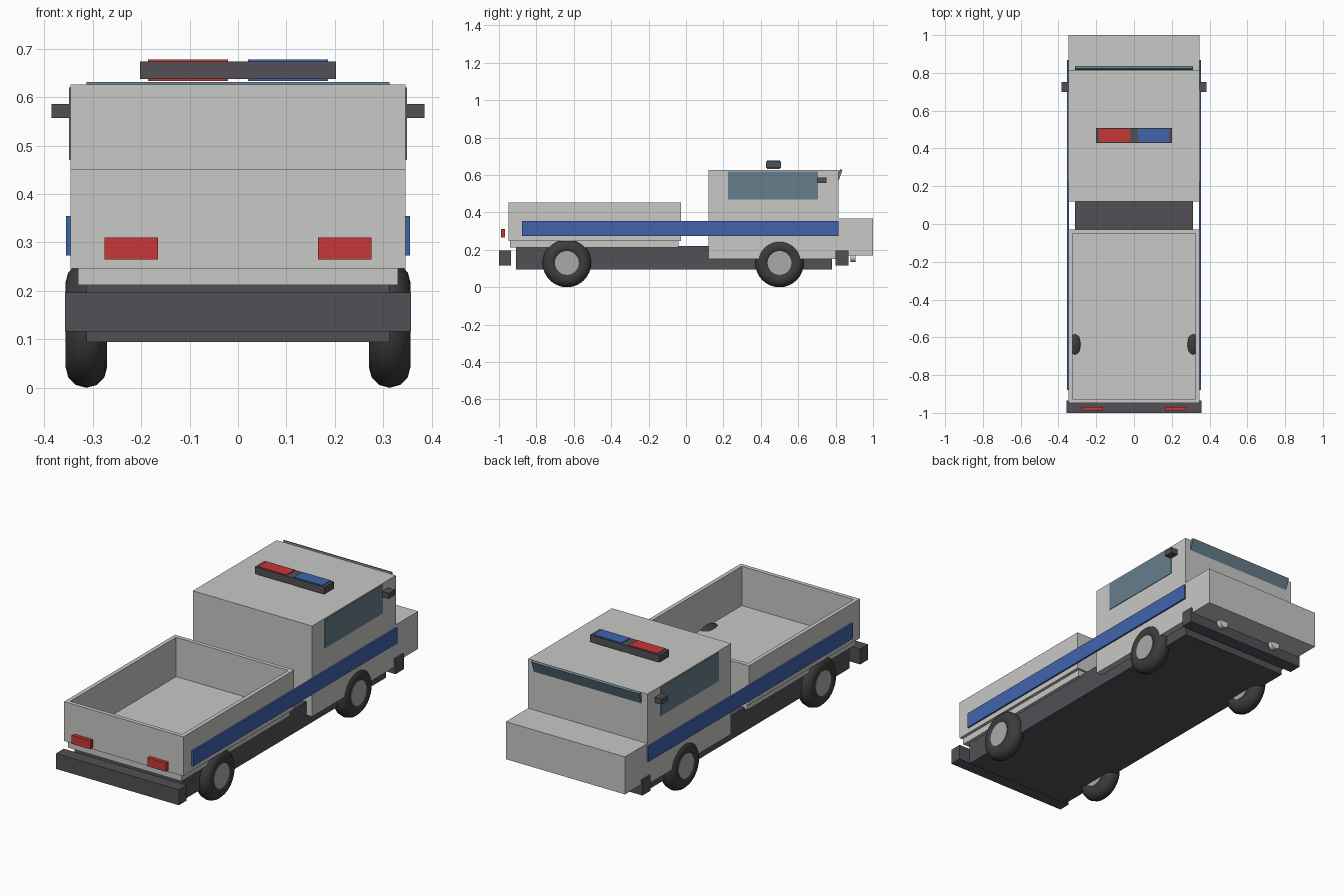
import bpy, bmesh, math
from mathutils import Matrix, Vector

if "Cube" in bpy.data.objects:
    bpy.data.objects.remove(bpy.data.objects["Cube"])


def material(name, rgb):
    m = bpy.data.materials.new(name)
    m.diffuse_color = (*rgb, 1)
    m.use_nodes = True
    m.node_tree.nodes["Principled BSDF"].inputs["Base Color"].default_value = m.diffuse_color
    return m


BODY = material("light_grey_paint", (0.58, 0.58, 0.565))
DARK = material("dark_grey", (0.084, 0.08, 0.09))
TYRE = material("tyre_black", (0.045, 0.045, 0.047))
RIM = material("rim_grey", (0.40, 0.40, 0.41))
BLUE = material("blue", (0.051, 0.127, 0.413))
RED = material("red", (0.578, 0.038, 0.038))
GLASS = material("blue_grey_glass", (0.13, 0.21, 0.26))
LAMP = material("lamp_white", (0.70, 0.70, 0.66))


def finish(name, bm, mat):
    bmesh.ops.recalc_face_normals(bm, faces=bm.faces)
    me = bpy.data.meshes.new(name)
    bm.to_mesh(me)
    bm.free()
    me.materials.append(mat)
    ob = bpy.data.objects.new(name, me)
    bpy.context.collection.objects.link(ob)
    return ob


def box_mesh(x, y, z):
    """Box from (min, max) ranges."""
    bm = bmesh.new()
    mid = Vector([(a + b) / 2 for a, b in (x, y, z)])
    size = [b - a for a, b in (x, y, z)]
    bmesh.ops.create_cube(bm, size=1, matrix=Matrix.Translation(mid) @ Matrix.Diagonal((*size, 1)))
    return bm


def box(name, x, y, z, mat):
    return finish(name, box_mesh(x, y, z), mat)


def side_boxes(name, x, y, z, mat):
    """Right box and its mirrored left twin."""
    box(name + "_right", x, y, z, mat)
    box(name + "_left", (-x[1], -x[0]), y, z, mat)


def x_cylinder(name, centre, r, depth, axis, mat, seg):
    bm = bmesh.new()
    rot = Matrix.Rotation(math.pi / 2, 4, axis)
    bmesh.ops.create_cone(bm, cap_ends=True, segments=seg, radius1=r, radius2=r, depth=depth,
                          matrix=Matrix.Translation(centre) @ rot)
    return finish(name, bm, mat)


def smooth(ob):
    bpy.ops.object.select_all(action='DESELECT')
    ob.select_set(True)
    bpy.context.view_layer.objects.active = ob
    bpy.ops.object.shade_smooth_by_angle(angle=math.radians(40))


# Chassis and bumpers
box("chassis", (-0.313, 0.313), (-0.91, 0.78), (0.094, 0.22), DARK)
box("rear_bumper", (-0.357, 0.357), (-1.0, -0.935), (0.116, 0.197), DARK)
box("front_bumper", (-0.355, 0.355), (0.80, 0.868), (0.116, 0.197), DARK)

# Cab and hood
box("cab", (-0.346, 0.346), (0.12, 0.815), (0.15, 0.626), BODY)
box("hood", (-0.346, 0.346), (0.815, 1.0), (0.17, 0.367), BODY)

# Load bed: floor and a ring of walls
box("bed_floor", (-0.33, 0.33), (-0.94, -0.04), (0.212, 0.246), BODY)
bm = box_mesh((-0.346, 0.346), (-0.948, -0.028), (0.246, 0.452))
caps = [f for f in bm.faces if abs(f.normal.z) > 0.9]
bmesh.ops.inset_individual(bm, faces=caps, thickness=0.03)
rims = [e for f in caps for e in f.edges]
bmesh.ops.delete(bm, geom=caps, context='FACES_ONLY')
bmesh.ops.bridge_loops(bm, edges=rims)
finish("bed_walls", bm, BODY)

# Windows: tilted windscreen (mostly sunk in the cab) and side panes
screen = box("windscreen", (-0.313, 0.313), (-0.007, 0.007), (-0.18, 0.0), GLASS)
screen.location = (0, 0.830, 0.629)
screen.rotation_euler.x = -0.35
side_boxes("side_window", (0.343, 0.349), (0.225, 0.705), (0.47, 0.62), GLASS)

# Side stripes, mirrors, tail lamps
side_boxes("side_stripe", (0.345, 0.355), (-0.878, 0.816), (0.273, 0.354), BLUE)
side_boxes("mirror", (0.343, 0.385), (0.70, 0.752), (0.557, 0.586), DARK)
side_boxes("tail_lamp", (0.165, 0.275), (-0.988, -0.968), (0.265, 0.31), RED)

# Roof light bar
box("light_bar", (-0.202, 0.202), (0.428, 0.508), (0.637, 0.673), DARK)
box("red_beacon", (-0.186, -0.021), (0.433, 0.503), (0.633, 0.677), RED)
box("blue_beacon", (0.021, 0.186), (0.433, 0.503), (0.633, 0.677), BLUE)

for side, s in (("left", -1), ("right", 1)):
    # Headlamps, mostly sunk in the hood
    smooth(x_cylinder("headlamp_" + side, (s * 0.168, 0.892, 0.162), 0.026, 0.026, 'X', LAMP, 20))
    # Wheels: torus tyre with a disc rim
    for end, y in (("rear", -0.637), ("front", 0.5)):
        pos = (s * 0.313, y, 0.13)
        bpy.ops.mesh.primitive_torus_add(location=pos, rotation=(0, math.pi / 2, 0), major_segments=32,
                                         minor_segments=12, major_radius=0.087, minor_radius=0.043)
        tyre = bpy.context.object
        tyre.name = f"{end}_{side}_tyre"
        tyre.data.materials.append(TYRE)
        smooth(tyre)
        smooth(x_cylinder(f"{end}_{side}_rim", pos, 0.064, 0.077, 'Y', RIM, 24))
